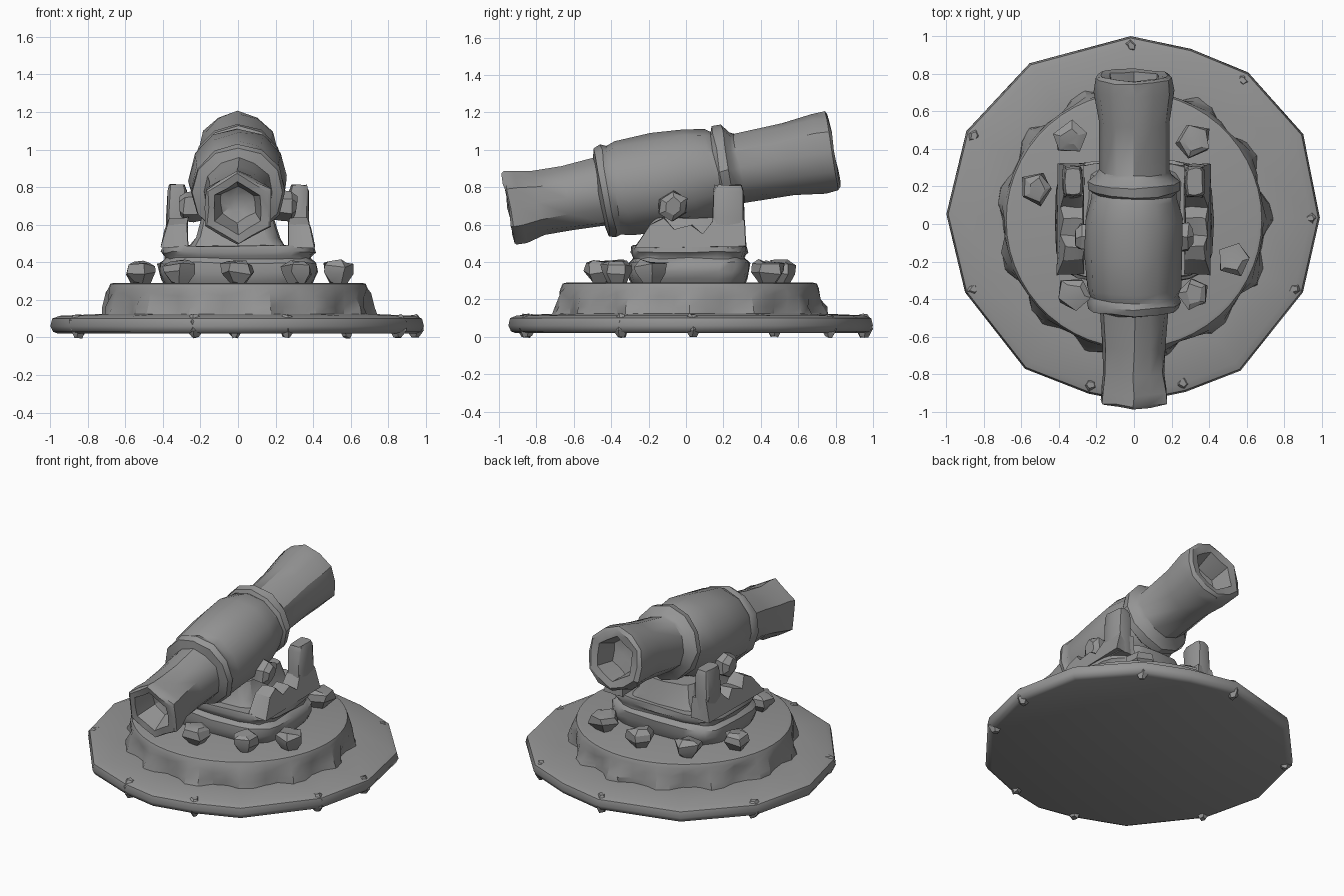
import bpy, bmesh, random
from math import sin, cos, pi, radians
from mathutils import Vector, Matrix

random.seed(7)
cube = bpy.data.objects.get("Cube")
if cube:
    bpy.data.objects.remove(cube, do_unlink=True)

stone_grey = bpy.data.materials.new("stone_grey")
stone_grey.use_nodes = True
GREY = (0.3, 0.3, 0.3, 1)
stone_grey.diffuse_color = GREY
stone_grey.node_tree.nodes["Principled BSDF"].inputs["Base Color"].default_value = GREY


def loft(name, rings, angle=35, jitter=0.0):
    """Skin a stack of equal-length rings and cap both ends."""
    bm = bmesh.new()
    rows = [[bm.verts.new(p) for p in ring] for ring in rings]
    for a, b in zip(rows, rows[1:]):
        for i in range(len(a)):
            j = (i + 1) % len(a)
            bm.faces.new((a[i], a[j], b[j], b[i]))
    bm.faces.new(rows[0][::-1])
    bm.faces.new(rows[-1])
    for v in bm.verts:
        v.co += Vector([random.uniform(-jitter, jitter) for _ in range(3)])
    bmesh.ops.recalc_face_normals(bm, faces=bm.faces)
    mesh = bpy.data.meshes.new(name)
    bm.to_mesh(mesh)
    bm.free()
    mesh.shade_smooth()
    mesh.set_sharp_from_angle(angle=radians(angle))
    mesh.materials.append(stone_grey)
    ob = bpy.data.objects.new(name, mesh)
    bpy.context.collection.objects.link(ob)
    return ob


def circle(radius, z, n, cx=0, cy=0, turn=0):
    return [Vector((cx + radius * cos(2 * pi * i / n + turn),
                    cy + radius * sin(2 * pi * i / n + turn), z)) for i in range(n)]


def rounded_square(hx, hy, z, cy=0.015, n=24, power=0.5):
    ring = []
    for i in range(n):
        c, s = cos(2 * pi * i / n), sin(2 * pi * i / n)
        ring.append(Vector((hx * abs(c) ** power * (1 if c > 0 else -1),
                            cy + hy * abs(s) ** power * (1 if s > 0 else -1), z)))
    return ring


# Ground slab with an uneven, chipped outline
outline = [(2, .99), (28, 1.02), (53, 1.01), (72, .98), (91, 1.0), (123, 1.02),
           (151, 1.02), (177, 1.0), (202, .97), (233, .965), (255, .935),
           (270, .95), (287, .935), (306, .965), (338, .97)]
slab_profile = [(.96, .02), (.985, .03), (1, .06), (.99, .1), (.95, .115), (.72, .125)]
loft("ground_slab", [[Vector((s * r * cos(radians(a)), s * r * sin(radians(a)), z))
                      for a, r in outline] for s, z in slab_profile], 50)

# Chips along the slab rim
for a, r in outline[::2]:
    x, y = (r - .05) * cos(radians(a)), (r - .05) * sin(radians(a))
    loft("rim_chip", [circle(s, z, 5, x, y, radians(a)) for s, z in
                      ((.02, .0), (.045, .04), (.045, .09), (.02, .12))], 30, .006)

# Round plinth with a jagged rocky skirt
TEETH = 52
skirt = []
for z, out, inn in ((.11, .735, .69), (.16, .725, .685), (.22, .70, .69)):
    ring = circle(1, z, TEETH, 0, 0)
    for i, p in enumerate(ring):
        r = (out if i % 4 < 2 else inn) + random.uniform(-.012, .012)
        p.x, p.y = p.x * r, p.y * r + .02
        p.z += random.uniform(-.02, .02) if z > .2 else 0
    skirt.append(ring)
skirt += [circle(r, z, TEETH, 0, .02) for r, z in ((.69, .26), (.68, .285), (.66, .29))]
loft("plinth", skirt, 28)

# Two-layer pedestal
pedestal = [(.39, .28), (.41, .31), (.425, .35), (.42, .395), (.39, .42),
            (.395, .435), (.41, .455), (.40, .49)]
loft("pedestal", [rounded_square(h, h * .77, z) for h, z in pedestal], 40, .006)

# Cradle block below the barrel
loft("cradle", [rounded_square(hx, hy, z, .03, 16, .35) for hx, hy, z in
                ((.27, .27, .47), (.22, .25, .53), (.19, .22, .64))], 30, .01)

# Loose stones set around the pedestal
for x, y in ((-.34, .46), (.32, .44), (-.52, .19), (.53, -.19),
             (-.32, -.37), (.32, -.37), (0, -.46), (0, .5)):
    turn = random.uniform(0, pi)
    loft("loose_stone", [circle(r, z, 5, x, y, turn) for r, z in
                         ((.045, .285), (.09, .345), (.085, .385), (.05, .405))], 25, .012)

# Side supports: a low cheek, a tall post and a lug on each side
cheek_profile = [(-.27, .48), (-.19, .6), (-.12, .635), (-.06, .57), (.03, .6),
                 (.09, .55), (.15, .62), (.31, .62), (.32, .48)]
for side, label in ((1, "left"), (-1, "right")):
    loft(label + "_cheek", [[Vector((side * (x + lean * (.62 - z)), y, z))
                             for y, z in cheek_profile]
                            for x, lean in ((.27, 0), (.3, 0), (.36, .2), (.375, .25))], 25, .006)
    loft(label + "_post", [[Vector((side * (.325 + p.x), p.y, z)) for p in
                            rounded_square(hx, hy, 0, .225, 12, .4)]
                           for hx, hy, z in ((.06, .095, .48), (.055, .085, .64),
                                             (.052, .08, .78), (.04, .07, .812))], 35, .004)
    lug = loft(label + "_trunnion", [circle(r, z, 6) for r, z in
                                     ((.07, -.06), (.085, 0), (.08, .05), (.045, .075))], 25, .008)
    lug.matrix_world = (Matrix.Translation((side * .235, -.07, .7))
                        @ Matrix.Rotation(side * pi / 2, 4, 'Y'))

# Barrel: distance along the axis, radius, and how hexagonal the ring is
barrel = [(-.80, .05, 1), (-.82, .10, 1), (-.96, .14, 1), (-.965, .185, 1),
          (-.95, .20, 1), (-.90, .195, 1), (-.80, .172, .5), (-.65, .172, 0),
          (-.47, .185, 0), (-.455, .24, 0), (-.42, .25, 0), (-.39, .238, 0),
          (-.34, .25, 0), (-.15, .262, 0), (.03, .26, 0), (.14, .232, 0),
          (.17, .222, 0), (.185, .242, 0), (.235, .242, 0), (.265, .20, 0),
          (.29, .186, 0), (.55, .192, 0), (.72, .212, 0), (.79, .215, .3),
          (.805, .195, .5), (.80, .15, 1), (.66, .12, 1), (.65, .05, 1)]
SLOPE = radians(10)
rings = []
for t, r, hexed in barrel:
    ring = []
    for i in range(12):
        a = 2 * pi * i / 12
        rr = r * (1 - hexed * (1 - cos(pi / 6)) * (i % 2))
        x, up = rr * sin(a), rr * cos(a)
        ring.append(Vector((x, t * cos(SLOPE) - up * sin(SLOPE),
                            .853 + t * sin(SLOPE) + up * cos(SLOPE))))
    rings.append(ring)
loft("barrel", rings, 33, .006)
